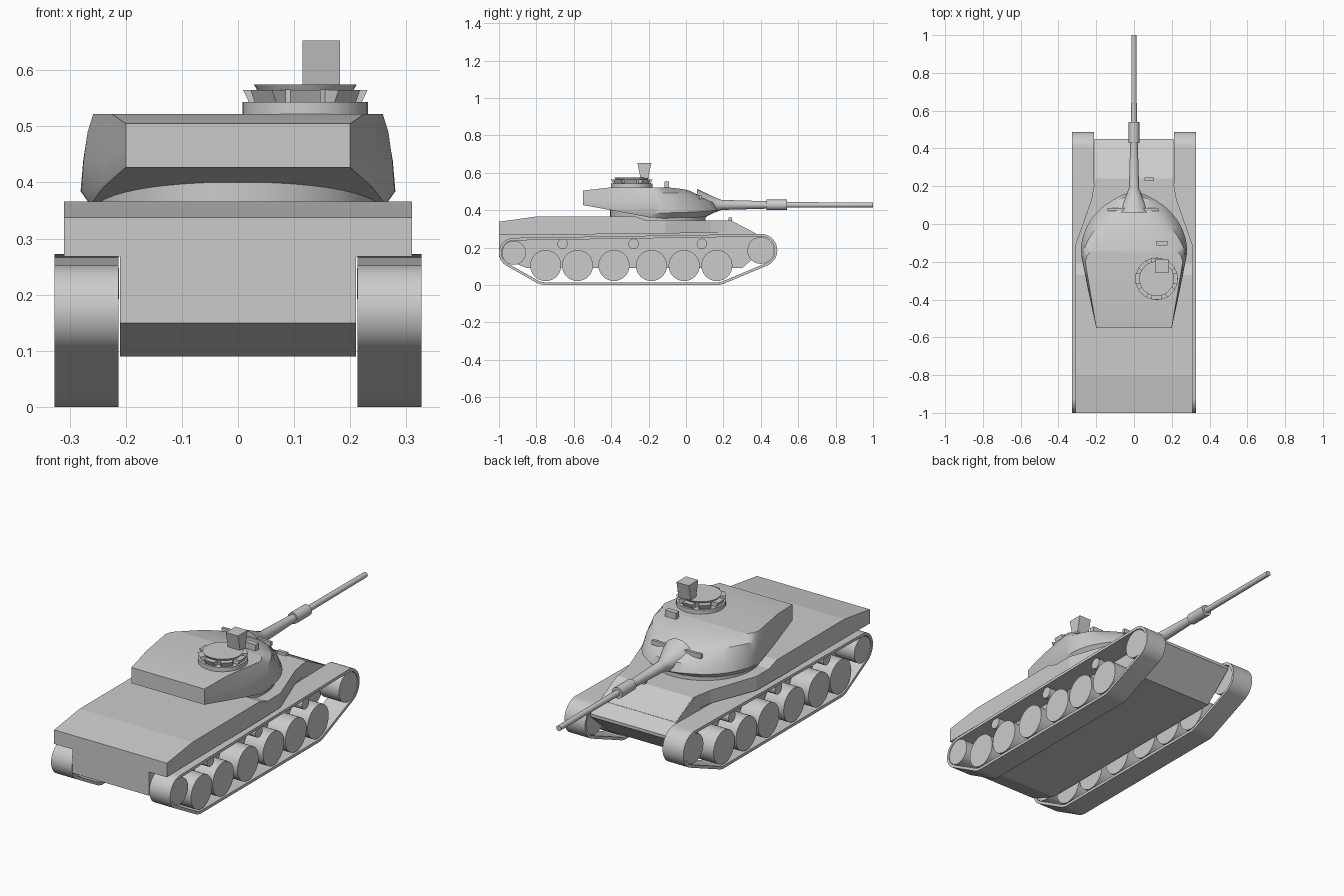
import bpy, bmesh, math
from mathutils import Vector, Matrix

if "Cube" in bpy.data.objects:
    bpy.data.objects.remove(bpy.data.objects["Cube"])


def finish(name, bm, smooth=True, mirror=False):
    bmesh.ops.remove_doubles(bm, verts=bm.verts, dist=1e-5)
    bmesh.ops.recalc_face_normals(bm, faces=bm.faces)
    me = bpy.data.meshes.new(name)
    bm.to_mesh(me)
    bm.free()
    ob = bpy.data.objects.new(name, me)
    bpy.context.collection.objects.link(ob)
    if smooth:
        bpy.ops.object.select_all(action='DESELECT')
        ob.select_set(True)
        bpy.context.view_layer.objects.active = ob
        bpy.ops.object.shade_smooth_by_angle(angle=math.radians(32))
    if mirror:
        ob.modifiers.new("mirror", 'MIRROR')
    return ob


def prism(name, profile, x0, x1, mirror=False):
    """Extrude a (y, z) profile along x."""
    bm = bmesh.new()
    f = bm.faces.new([bm.verts.new((x0, y, z)) for y, z in profile])
    ext = bmesh.ops.extrude_face_region(bm, geom=[f])
    vs = [g for g in ext['geom'] if isinstance(g, bmesh.types.BMVert)]
    bmesh.ops.translate(bm, verts=vs, vec=(x1 - x0, 0, 0))
    return finish(name, bm, False, mirror)


def box(name, x0, x1, y0, y1, z0, z1):
    return prism(name, [(y0, z0), (y1, z0), (y1, z1), (y0, z1)], x0, x1)


def cylinder(name, centre, r1, r2, depth, axis='Z', seg=32, mirror=False):
    bm = bmesh.new()
    rot = Matrix.Rotation(math.pi / 2, 4, 'Y') if axis == 'X' else Matrix()
    bmesh.ops.create_cone(bm, cap_ends=True, segments=seg, radius1=r1, radius2=r2,
                          depth=depth, matrix=Matrix.Translation(centre) @ rot)
    return finish(name, bm, True, mirror)


# Lower hull between the tracks, with nose and glacis
prism("lower_hull", [(-1, .15), (-.85, .09), (.30, .09), (.45, .22), (.45, .235),
                     (.24, .344), (-.21, .344), (-1, .33)], -.21, .21)

# Upper hull: cross-sections along y as (y, half width, top, bottom)
bm = bmesh.new()
prev = None
for y, w, top, bot in [(-1, .31, .338, .268), (-.8, .31, .366, .27), (-.27, .31, .366, .272),
                       (-.21, .31, .345, .273), (-.11, .31, .345, .275),
                       (.13, .225, .345, .28), (.24, .206, .345, .28), (.375, .206, .275, .27)]:
    ring = [bm.verts.new(p) for p in ((-w, y, bot), (w, y, bot), (w, y, top), (-w, y, top))]
    if prev:
        for i in range(4):
            j = (i + 1) % 4
            bm.faces.new((prev[i], prev[j], ring[j], ring[i]))
    else:
        bm.faces.new(ring)
    prev = ring
bm.faces.new(prev)
finish("upper_hull", bm, False)

# Tracks: band stretched round rear sprocket, end road wheels and front idler
pulleys = [(-.92, .172, .066), (-.75, .104, .09), (.165, .104, .09), (.40, .185, .074)]
bm = bmesh.new()
loops = []
N = 96
for i in range(N):
    a = 2 * math.pi * (i + .5) / N
    dy, dz = math.cos(a), math.sin(a)
    cy, cz, r = max(pulleys, key=lambda p: p[0] * dy + p[1] * dz + p[2])
    loops.append([bm.verts.new((x, cy + q * dy, cz + q * dz))
                  for x, q in ((.213, r), (.327, r), (.327, r + .014), (.213, r + .014))])
for i in range(N):
    p, q = loops[i], loops[(i + 1) % N]
    for k in range(4):
        m = (k + 1) % 4
        bm.faces.new((p[k], p[m], q[m], q[k]))
finish("tracks", bm, True, True)

# Wheels and return rollers
for i, y in enumerate((-.75, -.58, -.385, -.185, -.01, .165)):
    cylinder(f"road_wheels_{i + 1}", (.271, y, .104), .083, .083, .108, 'X', 32, True)
cylinder("rear_sprockets", (.271, -.92, .172), .064, .064, .108, 'X', 32, True)
cylinder("front_idlers", (.271, .40, .185), .072, .072, .108, 'X', 32, True)
for i, y in enumerate((-.66, -.28, .085)):
    cylinder(f"return_rollers_{i + 1}", (.262, y, .22), .028, .028, .1, 'X', 20, True)

# Turret: half outlines stacked bottom to top, rear corner to front centre
levels = [
    [(.20, -.55, .427), (.24, -.35, .391), (.262, -.20, .362), (.25, -.10, .356),
     (.20, .0, .356), (.12, .065, .356), (0, .10, .36)],
    [(.20, -.55, .432), (.243, -.35, .40), (.279, -.17, .385), (.268, -.06, .387),
     (.215, .04, .39), (.125, .12, .395), (0, .17, .40)],
    [(.20, -.55, .46), (.24, -.36, .44), (.275, -.18, .44), (.26, -.07, .44),
     (.203, .025, .438), (.12, .10, .438), (0, .155, .442)],
    [(.20, -.55, .485), (.232, -.38, .49), (.268, -.18, .49), (.24, -.08, .493),
     (.175, 0, .487), (.10, .06, .477), (0, .09, .47)],
    [(.20, -.55, .505), (.225, -.40, .522), (.258, -.20, .522), (.20, -.12, .522),
     (.145, -.06, .518), (.08, -.005, .510), (0, .015, .505)],
]


def refine(pts):
    """Round the front part of an outline with a spline."""
    p = [Vector(v) for v in pts]
    ext = p + [Vector((-p[-2].x, p[-2].y, p[-2].z))]
    out = p[:2]
    for i in range(2, len(p) - 1):
        m0 = (ext[i + 1] - ext[i - 1]) / 2
        m1 = (ext[i + 2] - ext[i]) / 2
        for s in range(4):
            t = s / 4
            out.append(p[i] * (2 * t**3 - 3 * t**2 + 1) + m0 * (t**3 - 2 * t**2 + t)
                       + p[i + 1] * (3 * t**2 - 2 * t**3) + m1 * (t**3 - t**2))
    return out + [p[-1]]


bm = bmesh.new()
rings = []
for half in map(refine, levels):
    left = [(-v.x, v.y, v.z) for v in reversed(half[:-1])]
    rings.append([bm.verts.new(v) for v in list(half) + left])
n = len(rings[0])
for a, b in zip(rings, rings[1:]):
    for i in range(n):
        j = (i + 1) % n
        bm.faces.new((a[i], a[j], b[j], b[i]))
for r in (rings[0], rings[-1]):
    for i in range(n // 2):
        quad = [r[i], r[i + 1], r[n - 2 - i], r[n - 1 - i]]
        bm.faces.new(list(dict.fromkeys(quad)))
finish("turret", bm)
cylinder("turret_ring", (0, -.15, .37), .255, .255, .06, 'Z', 48)
box("sight_slot", -.14, .13, .07, .084, .46, .482)

# Gun: turned profile (y, radius) with flared mantlet and bore evacuator
bm = bmesh.new()
prof = [(.06, 0), (.06, .085), (.11, .062), (.15, .042), (.19, .027), (.43, .02), (.43, .028),
        (.54, .028), (.54, .015), (1.0, .013), (1.0, 0)]
vs = [bm.verts.new((0, y, .428 + r)) for y, r in prof]
es = [bm.edges.new(e) for e in zip(vs, vs[1:])]
bmesh.ops.spin(bm, geom=vs + es, cent=(0, 0, .428), axis=(0, 1, 0),
               angle=2 * math.pi, steps=24)
finish("gun", bm)

# Commander's cupola with a ring of vision blocks
cx, cy = .12, -.29
cylinder("cupola_base", (cx, cy, .53), .112, .112, .026)
cylinder("cupola_drum", (cx, cy, .555), .082, .082, .03)
cylinder("cupola_lid", (cx, cy, .57), .086, .092, .01)
for i in range(8):
    ob = prism(f"vision_block_{i + 1}", [(.075, .542), (.1, .542), (.111, .565), (.075, .565)],
               -.027, .027)
    ob.matrix_world = Matrix.Translation((cx, cy, 0)) @ Matrix.Rotation(i * math.pi / 4, 4, 'Z')

# Sight head, periscopes and hull front block
prism("sight_head", [(-.243, .57), (-.203, .57), (-.185, .653), (-.26, .653)], .115, .182)
box("roof_periscope", .118, .178, -.115, -.09, .515, .552)
box("driver_periscope", .055, .105, .228, .245, .34, .36)
